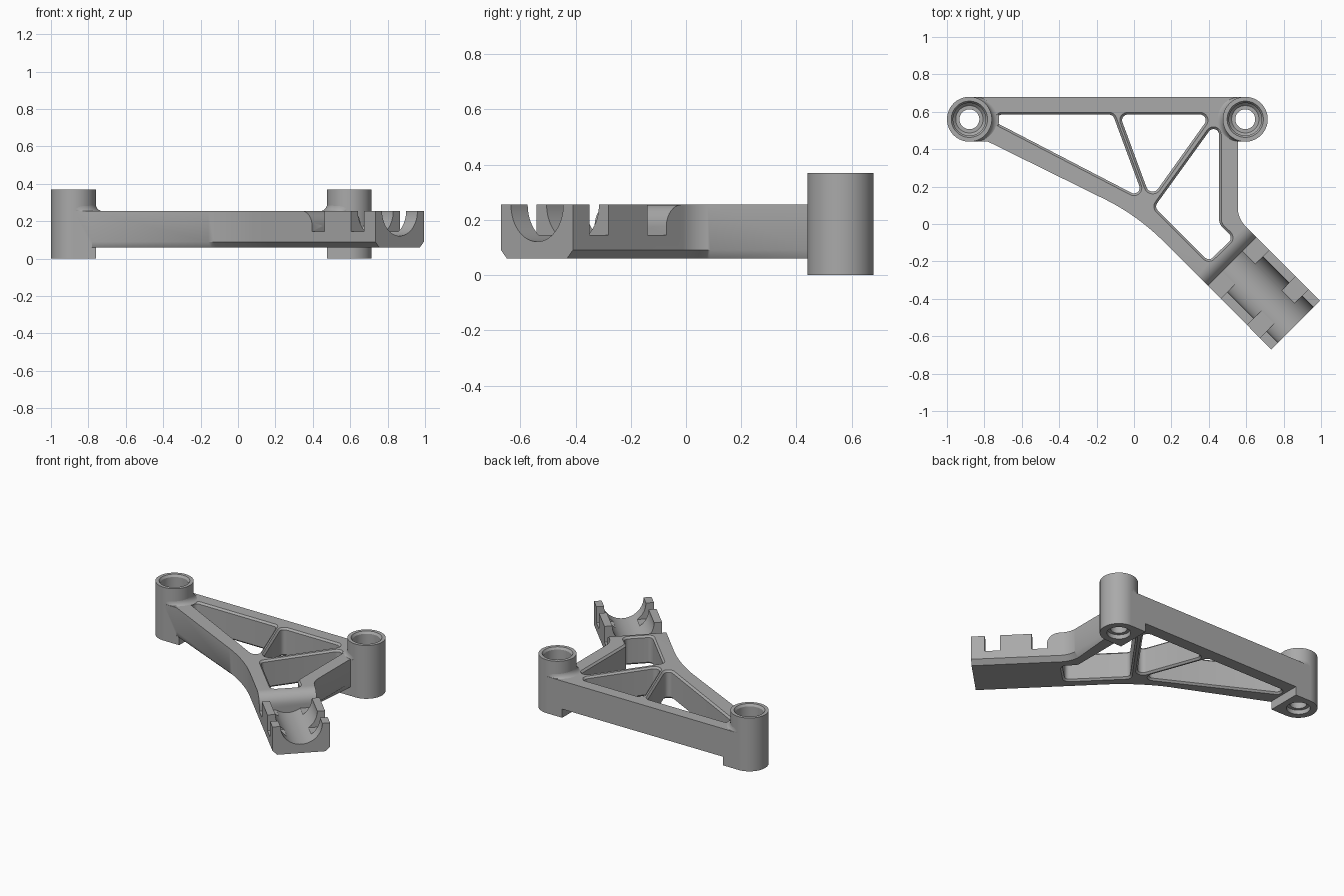
import bpy, bmesh
from math import sin, cos, tan, pi
from mathutils import Matrix, Vector

if "Cube" in bpy.data.objects:
    bpy.data.objects.remove(bpy.data.objects["Cube"])

grey = bpy.data.materials.new("plain grey")
grey.use_nodes = True
grey.diffuse_color = (0.4, 0.4, 0.4, 1)
grey.node_tree.nodes["Principled BSDF"].inputs["Base Color"].default_value = grey.diffuse_color

BOTTOM, TOP, BOSS_TOP = 0.06, 0.255, 0.37
BOSS_Y, BOSS_R = 0.56, 0.12
S = 0.5 ** 0.5
U, V, Z = Vector((S, -S, 0)), Vector((S, S, 0)), Vector((0, 0, 1))
CRADLE = V * 0.23


def frame(a, b, c, origin):
    """Matrix whose local axes are a, b and c."""
    m = Matrix((a, b, c)).transposed().to_4x4()
    m.translation = origin
    return m


def make(name, bm, matrix=Matrix()):
    bm.transform(matrix)
    bmesh.ops.recalc_face_normals(bm, faces=bm.faces)
    me = bpy.data.meshes.new(name)
    bm.to_mesh(me)
    bm.free()
    me.materials.append(grey)
    ob = bpy.data.objects.new(name, me)
    bpy.context.collection.objects.link(ob)
    return ob


def rounded(corners, steps=8):
    """Polygon outline with a fillet radius at each corner (x, y, r)."""
    out, n = [], len(corners)
    for i, (x, y, r) in enumerate(corners):
        p = Vector((x, y))
        if not r:
            out.append(p)
            continue
        a = (Vector(corners[i - 1][:2]) - p).normalized()
        b = (Vector(corners[(i + 1) % n][:2]) - p).normalized()
        half = a.angle(b) / 2
        centre = p + (a + b).normalized() * r / sin(half)
        start = p + a * r / tan(half) - centre
        end = p + b * r / tan(half) - centre
        sweep = start.angle_signed(end)
        for k in range(steps + 1):
            out.append(centre + Matrix.Rotation(-sweep * k / steps, 2) @ start)
    return out


def circle(r, x=0, y=0, n=64):
    return [Vector((x + r * cos(2 * pi * i / n), y + r * sin(2 * pi * i / n))) for i in range(n)]


def grown(outline, d):
    """Offset a clockwise outline outwards by d."""
    out = []
    for i, p in enumerate(outline):
        e = (p - outline[i - 1]).normalized() + (outline[(i + 1) % len(outline)] - p).normalized()
        e.normalize()
        out.append(p + Vector((-e.y, e.x)) * d)
    return out


def loft(rings):
    """Solid through (z, outline) rings, capped at both ends."""
    bm = bmesh.new()
    loops = [[bm.verts.new((p[0], p[1], z)) for p in o] for z, o in rings]
    for lo, hi in zip(loops, loops[1:]):
        for i in range(len(lo)):
            bm.faces.new((lo[i - 1], lo[i], hi[i], hi[i - 1]))
    bm.faces.new(loops[0])
    bm.faces.new(loops[-1])
    return bm


def cut(ob, cutter):
    cutter.hide_render = True
    mod = ob.modifiers.new("cut", 'BOOLEAN')
    mod.operation, mod.solver, mod.object = 'DIFFERENCE', 'EXACT', cutter
    bpy.context.view_layer.objects.active = ob
    bpy.ops.object.modifier_apply(modifier=mod.name)


cutters, parts = [], []

# Flat body of the bracket with its cradle arm
outline = rounded([(-0.88, 0.68, 0), (0.595, 0.68, 0), (0.595, 0.44, 0), (0.555, 0.44, 0),
                   (0.555, 0.03, 0.14), (0.994, -0.41, 0), (0.734, -0.67, 0),
                   (0.019, 0.046, 1.2), (-0.78, 0.44, 0), (-0.88, 0.44, 0)], 12)
bm = loft([(BOTTOM, outline), (TOP, outline)])
edges = []
for e in bm.edges:
    a, b = (v.co for v in e.verts)
    low = max(a.z, b.z) < BOTTOM + 0.01
    at_end = min(a.x - a.y, b.x - b.y) > 1.39
    if low and not at_end and min(a.y, b.y) < 0.43:
        edges.append(e)
bmesh.ops.recalc_face_normals(bm, faces=bm.faces)
bmesh.ops.bevel(bm, geom=edges, offset=0.03, segments=1, affect='EDGES', clamp_overlap=False)
body = make("bracket_body", bm)
parts.append(body)

# Lightening pockets with chamfered rims
pockets = [
    [(-0.82, 0.585, 0.028), (-0.113, 0.585, 0.03), (0.055, 0.131, 0.03)],
    [(-0.077, 0.585, 0.03), (0.412, 0.585, 0.03), (0.09, 0.134, 0.035)],
    [(0.109, 0.091, 0.03), (0.455, 0.57, 0.03), (0.455, 0, 0.06),
     (0.53, -0.073, 0.03), (0.4, -0.2, 0.03)],
]
for corners in pockets:
    o = rounded(corners)
    w = grown(o, 0.012)
    cutters.append(make("pocket_cutter", loft([
        (BOTTOM - 0.02, w), (BOTTOM, w), (BOTTOM + 0.012, o),
        (TOP - 0.012, o), (TOP, w), (TOP + 0.02, w)])))

# Cradle: round trough, ring slot, and slot with a rounded shoulder
trough = circle(0.134, 0, TOP)
cutters.append(make("trough_cutter", loft([(0.514, trough), (1.1, trough)]),
                    frame(V, Z, U, CRADLE)))
shoulder = [(0.436 + 0.078 * cos(t * pi / 16), 0.177 + 0.078 * sin(t * pi / 16)) for t in range(9)]
slots = [[(0.81, 0.145), (0.907, 0.145), (0.907, 0.3), (0.81, 0.3)],
         [(0.61, 0.145), (0.514, 0.145)] + shoulder + [(0.436, 0.3), (0.61, 0.3)]]
for o in slots:
    cutters.append(make("slot_cutter", loft([(-0.21, o), (0.21, o)]), frame(U, Z, V, CRADLE)))

# Bosses: lathed sleeve, square-backed foot and a blend onto the body
sleeve = [(0.075, 0), (BOSS_R, 0), (BOSS_R, BOSS_TOP), (0.097, BOSS_TOP), (0.087, 0.355),
          (0.087, 0.13), (0.073, 0.115), (0.053, 0.115), (0.053, 0.03), (0.075, 0.03)]
for side, x, inward in (("right", -0.88, 1), ("left", 0.595, -1)):
    bm = bmesh.new()
    vs = [bm.verts.new((r, 0, z)) for r, z in sleeve]
    es = [bm.edges.new((vs[i - 1], vs[i])) for i in range(len(vs))]
    bmesh.ops.spin(bm, geom=vs + es, axis=Z, cent=(0, 0, 0), angle=2 * pi, steps=64)
    bmesh.ops.remove_doubles(bm, verts=bm.verts, dist=0.0005)
    parts.append(make(side + "_boss", bm, Matrix.Translation((x, BOSS_Y, 0))))

    relief = circle(0.108, x, BOSS_Y)
    drill = make("boss_cutter", loft([(-0.1, relief), (0.5, relief)]))
    cutters.append(drill)
    far = x + inward * BOSS_R
    square = [(x, 0.44), (far, 0.44), (far, 0.68), (x, 0.68)]
    foot = make(side + "_boss_foot", loft([(0, square), (0.08, square)]))
    blend = make(side + "_boss_blend", loft([
        (TOP + 0.04 * (1 - cos(t)) - 0.002, circle(0.119, x + inward * 0.04 * (1 - sin(t)), BOSS_Y))
        for t in (k * pi / 12 for k in range(7))]))
    for ob in (foot, blend):
        cut(ob, drill)
        parts.append(ob)

for c in cutters:
    cut(body, c)
for c in cutters:
    bpy.data.objects.remove(c)

# Smooth curved walls, keep machined edges crisp
bpy.ops.object.select_all(action='DESELECT')
for ob in parts:
    ob.select_set(True)
bpy.context.view_layer.objects.active = body
bpy.ops.object.shade_smooth_by_angle(angle=pi / 6)
